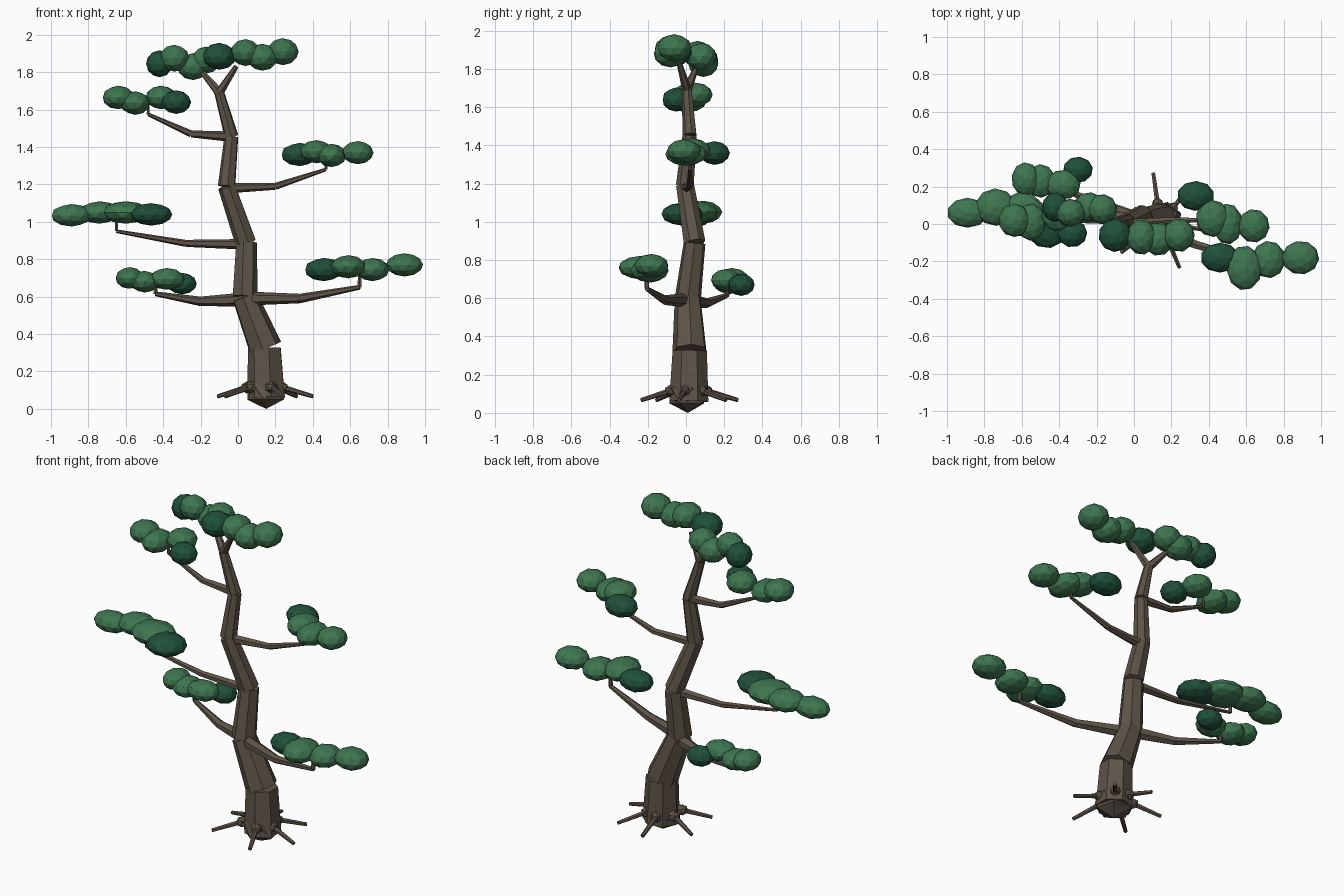
import bpy, bmesh, math, random
from mathutils import Vector, Matrix

random.seed(4)
cube = bpy.data.objects.get("Cube")
if cube:
    bpy.data.objects.remove(cube, do_unlink=True)


def make_material(name, rgb):
    mat = bpy.data.materials.new(name)
    mat.use_nodes = True
    mat.diffuse_color = (*rgb, 1)
    bsdf = mat.node_tree.nodes["Principled BSDF"]
    bsdf.inputs["Base Color"].default_value = (*rgb, 1)
    bsdf.inputs["Roughness"].default_value = 0.9
    return mat


bark = make_material("brown bark", (0.112, 0.09, 0.065))
leaf = make_material("green leaves", (0.048, 0.18, 0.08))
dark_leaf = make_material("dark green leaves", (0.014, 0.08, 0.042))


def finish(name, bm, *materials):
    mesh = bpy.data.meshes.new(name)
    bm.to_mesh(mesh)
    bm.free()
    for mat in materials:
        mesh.materials.append(mat)
    obj = bpy.data.objects.new(name, mesh)
    bpy.context.collection.objects.link(obj)
    return obj


def add_segment(bm, start, end, r1, r2, sides):
    """One straight tapered length of wood with square-cut ends."""
    a, b = Vector(start), Vector(end)
    axis = b - a
    turn = axis.to_track_quat("Z", "Y").to_matrix().to_4x4()
    place = Matrix.Translation((a + b) / 2) @ turn
    bmesh.ops.create_cone(bm, cap_ends=True, segments=sides, radius1=r1,
                          radius2=r2, depth=axis.length, matrix=place)


def limb(name, points, radii, sides):
    """A chain of straight tapered segments."""
    bm = bmesh.new()
    for i in range(len(points) - 1):
        add_segment(bm, points[i], points[i + 1], radii[i], radii[i + 1], sides)
    return finish(name, bm, bark)


def add_blob(bm, centre, size, subdivisions):
    """A faceted ellipsoid."""
    shape = Matrix.Translation(centre) @ Matrix.Diagonal((*size, 1))
    spin = Matrix.Rotation(random.uniform(0, math.tau), 4, "Z")
    return bmesh.ops.create_icosphere(bm, subdivisions=subdivisions, radius=1,
                                      matrix=shape @ spin)["verts"]


def foliage(name, height, blobs):
    """Row of flattened leaf blobs (x, y, z, x radius, y radius); first is dark."""
    bm = bmesh.new()
    for i, (x, y, z, rx, ry) in enumerate(blobs):
        verts = add_blob(bm, (x, y, z), (rx, ry, height), 2)
        for face in {f for v in verts for f in v.link_faces}:
            face.material_index = 1 if i == 0 else 0
    return finish(name, bm, leaf, dark_leaf)


# Zigzag trunk and its fork
fork = (-.1, .005, 1.69)
limb("trunk",
     [(.155, .015, .06), (.145, .02, .325), (.035, .01, .6), (.043, .045, .89),
      (-.06, -.005, 1.19), (-.035, .02, 1.455), fork],
     [.105, .092, .07, .058, .048, .038, .027], 7)
limb("left_fork", [fork, (-.01, -.035, 1.83)], [.025, .014], 6)
limb("right_fork", [fork, (-.2, .055, 1.81)], [.025, .014], 6)

# Rounded root crown
bm = bmesh.new()
add_blob(bm, (.15, .01, .09), (.115, .11, .09), 1)
finish("root_crown", bm, bark)

# Thin roots spreading from knuckles around the crown
for number, angle in enumerate([49, 98, 160, 218, 293, 350], 1):
    out = Vector((math.cos(math.radians(angle)), math.sin(math.radians(angle)), 0))
    centre = Vector((.14, .01, 0))
    knuckle = centre + out * .1 + Vector((0, 0, .115))
    tip = centre + out * .265 + Vector((0, 0, .067))
    bm = bmesh.new()
    add_blob(bm, knuckle, (.033, .033, .033), 1)
    add_segment(bm, centre + Vector((0, 0, .12)), knuckle, .04, .03, 6)
    add_segment(bm, knuckle, tip, .015, .011, 6)
    finish(f"root_{number}", bm, bark)

# Side branches: base, bend and tip, each ending in a short upright twig
branches = {
    "low_left_branch": [(.04, 0, .59), (.33, -.11, .59), (.65, -.205, .65)],
    "low_right_branch": [(.04, .02, .585), (-.2, .11, .575), (-.44, .215, .615)],
    "middle_right_branch": [(.03, .04, .88), (-.28, .05, .885), (-.65, .05, .95)],
    "upper_left_branch": [(-.06, 0, 1.18), (.2, .02, 1.19), (.47, .02, 1.28)],
    "upper_right_branch": [(-.03, .02, 1.455), (-.25, .02, 1.47), (-.48, .02, 1.575)],
}
for name, points in branches.items():
    size = 1.15 if name.startswith("low") else 0.85
    radii = [size * r for r in (.033, .022, .011, .009)]
    twig = Vector(points[-1]) + Vector((0, 0, .06))
    limb(name, points + [twig], radii, 6)

# Leaf pads
foliage("low_left_foliage", .062, [
    (.46, -.18, .745, .105, .08), (.59, -.235, .76, .095, .12),
    (.72, -.19, .745, .09, .1), (.89, -.18, .77, .1, .09)])
foliage("low_right_foliage", .058, [
    (-.3, .29, .67, .08, .07), (-.38, .21, .695, .095, .08),
    (-.5, .23, .68, .08, .09), (-.58, .24, .7, .075, .09)])
foliage("middle_right_foliage", .06, [
    (-.465, -.02, 1.04, .115, .11), (-.6, .05, 1.05, .13, .12),
    (-.74, .09, 1.05, .11, .1), (-.89, .06, 1.035, .11, .08)])
foliage("upper_left_foliage", .062, [
    (.33, .15, 1.36, .1, .08), (.42, .03, 1.375, .09, .1),
    (.5, 0, 1.355, .08, .11), (.64, -.01, 1.37, .085, .09)])
foliage("upper_right_foliage", .063, [
    (-.33, -.05, 1.64, .08, .075), (-.41, .05, 1.665, .085, .09),
    (-.55, .01, 1.635, .08, .1), (-.64, .02, 1.665, .085, .09)])
foliage("top_right_foliage", .072, [
    (-.42, .09, 1.845, .072, .08), (-.34, .06, 1.875, .08, .075),
    (-.24, .09, 1.83, .085, .08), (-.17, .08, 1.865, .08, .08)])
foliage("top_left_foliage", .072, [
    (-.1, -.06, 1.885, .09, .09), (.04, -.07, 1.905, .08, .095),
    (.13, -.08, 1.88, .085, .09), (.24, -.06, 1.91, .085, .09)])
